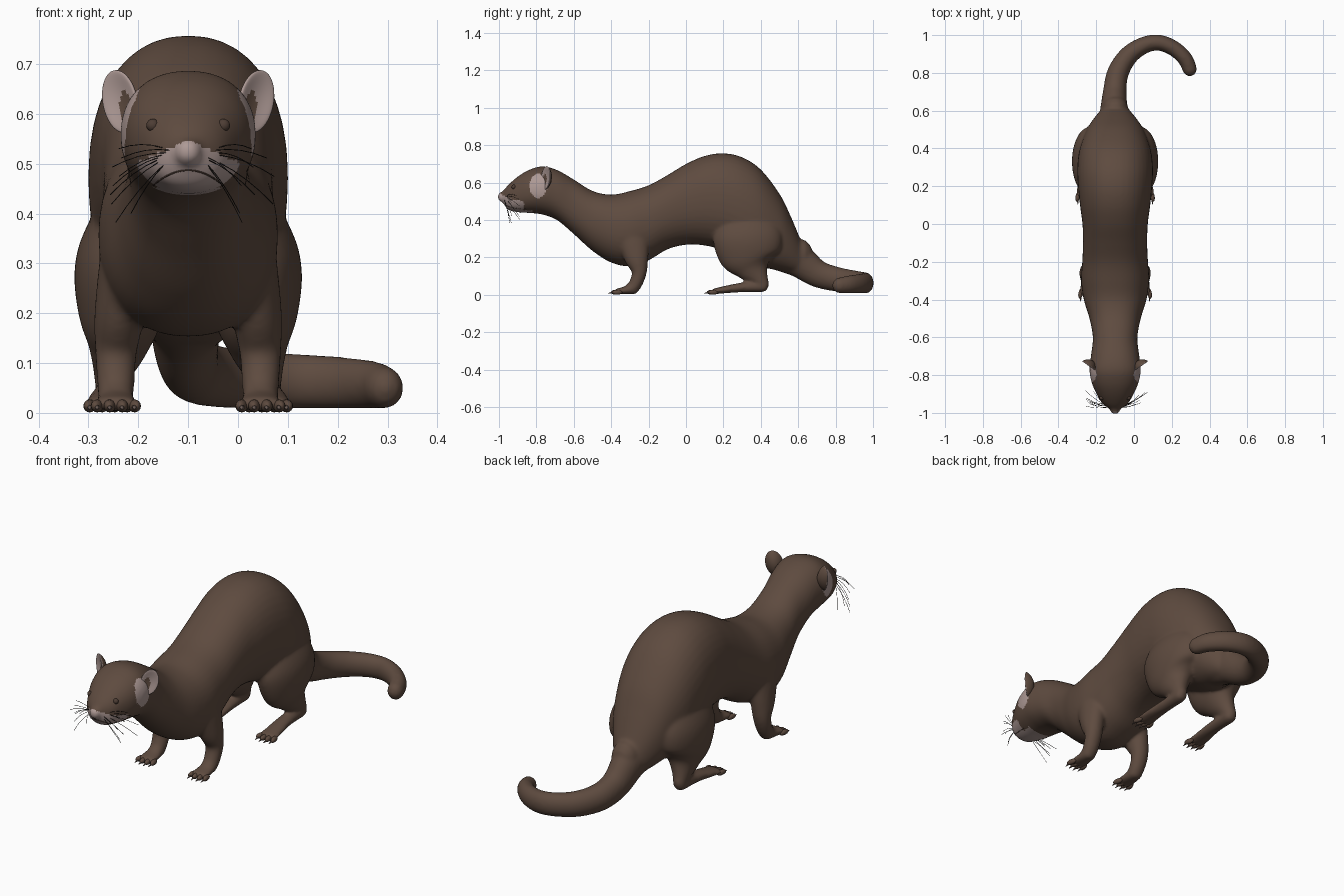
import bpy, bmesh, math, random
from mathutils import Vector, Matrix, Euler
from mathutils.bvhtree import BVHTree

if "Cube" in bpy.data.objects:
    bpy.data.objects.remove(bpy.data.objects["Cube"])

random.seed(4)
CX = -0.1            # centre line of the animal
X, Y, Z = Vector((1, 0, 0)), Vector((0, 1, 0)), Vector((0, 0, 1))


def material(name, r, g, b):
    m = bpy.data.materials.new(name)
    m.use_nodes = True
    m.diffuse_color = (r, g, b, 1)
    m.node_tree.nodes["Principled BSDF"].inputs["Base Color"].default_value = (r, g, b, 1)
    return m


brown = material("brown fur", 0.112, 0.070, 0.050)
pale = material("pale pink fur", 0.42, 0.32, 0.30)
nose_mat = material("dusky nose", 0.19, 0.125, 0.105)
eye_mat = material("dark brown eye", 0.075, 0.047, 0.035)
dark = material("black whisker", 0.015, 0.012, 0.01)
claw_mat = material("claw", 0.16, 0.115, 0.10)


def add_object(name, mesh, *mats):
    ob = bpy.data.objects.new(name, mesh)
    bpy.context.collection.objects.link(ob)
    for m in mats:
        mesh.materials.append(m)
    return ob


def finish(name, bm, *mats):
    mesh = bpy.data.meshes.new(name)
    bmesh.ops.recalc_face_normals(bm, faces=bm.faces)
    bm.to_mesh(mesh)
    bm.free()
    mesh.shade_smooth()
    return add_object(name, mesh, *mats)


def spline(a, b, c, d, t):
    return [0.5 * (2 * q + (r - p) * t + (2 * p - 5 * q + 4 * r - s) * t ** 2
                   + (3 * q - p - 3 * r + s) * t ** 3) for p, q, r, s in zip(a, b, c, d)]


def loft(bm, stations, up=Z, axis=None, power=2.0, sides=40, steps=6):
    """Round-ended tube through stations of (x, y, z, half width, half height)."""
    last = len(stations) - 1
    rows = []
    for i in range(last):
        pts = [stations[min(max(i + k, 0), last)] for k in (-1, 0, 1, 2)]
        rows += [spline(*pts, j / steps) for j in range(steps)]
    rows.append(list(stations[-1]))
    rings = []
    for i, row in enumerate(rows):
        ahead, behind = rows[min(i + 1, len(rows) - 1)], rows[max(i - 1, 0)]
        tangent = axis or (Vector(ahead[:3]) - Vector(behind[:3])).normalized()
        rings.append((Vector(row[:3]), tangent, row[3], row[4]))

    def cap(ring, sign):
        c, t, w, h = ring
        angles = [math.radians(a) for a in (25, 50, 70, 85)]
        return [(c + t * sign * min(w, h) * math.sin(a), t, w * math.cos(a), h * math.cos(a))
                for a in angles]

    rings = cap(rings[0], -1)[::-1] + rings + cap(rings[-1], 1)
    loops = []
    for c, t, w, h in rings:
        side = t.cross(up).normalized()
        top = side.cross(t)
        loop = []
        for k in range(sides):
            a = math.tau * k / sides
            u, v = math.cos(a), math.sin(a)
            u = math.copysign(abs(u) ** (2 / power), u)
            v = math.copysign(abs(v) ** (2 / power), v)
            loop.append(bm.verts.new(c + side * w * u + top * h * v))
        loops.append(loop)
    for p, q in zip(loops, loops[1:]):
        for k in range(sides):
            n = (k + 1) % sides
            bm.faces.new((p[k], p[n], q[n], q[k]))
    bm.faces.new(loops[0])
    bm.faces.new(loops[-1])


def ball(bm, place, scale, turn=(0, 0, 0), n=16):
    m = Matrix.LocRotScale(Vector(place), Euler(turn), Vector(scale))
    bmesh.ops.create_uvsphere(bm, u_segments=n, v_segments=n // 2, radius=1, matrix=m)


# Torso, neck and head: y, top, bottom, half width
profile = [(-.98, .553, .495, .028), (-.95, .588, .455, .068), (-.9, .632, .442, .098),
           (-.84, .668, .438, .124), (-.77, .687, .43, .136), (-.69, .668, .4, .127),
           (-.6, .617, .325, .118), (-.5, .556, .235, .136), (-.4, .536, .173, .166),
           (-.3, .555, .153, .18), (-.2, .586, .185, .174), (-.1, .64, .243, .17),
           (0, .7, .268, .173), (.1, .743, .264, .186), (.2, .757, .238, .196),
           (.3, .736, .19, .2), (.4, .67, .15, .187), (.5, .54, .13, .15),
           (.56, .42, .12, .112), (.61, .3, .11, .07)]
bm = bmesh.new()
loft(bm, [(CX, y, (t + b) / 2, w, (t - b) / 2) for y, t, b, w in profile], axis=Y, power=2.2)

# Curled tail
loft(bm, [(-.1, .5, .23, .1, .1), (-.105, .6, .185, .075, .09), (-.102, .7, .115, .062, .073),
          (-.085, .8, .085, .057, .066), (-.03, .89, .071, .051, .061),
          (.05, .945, .066, .045, .057), (.13, .96, .063, .042, .055),
          (.21, .93, .06, .041, .052), (.27, .875, .056, .04, .048), (.295, .82, .05, .038, .042)])

# Legs and feet
front_leg = [(.125, -.29, .33, .05, .09), (.138, -.265, .2, .05, .066),
             (.145, -.25, .12, .042, .04), (.145, -.275, .05, .037, .035), (.145, -.3, .032, .036, .03)]
front_paw = [(.145, -.28, .03, .034, .027), (.145, -.37, .018, .046, .015)]
hind_leg = [(.1, .32, .4, .08, .16), (.13, .33, .3, .096, .185), (.135, .34, .2, .086, .16),
            (.14, .36, .14, .062, .095), (.15, .39, .09, .042, .052), (.155, .41, .055, .032, .036)]
hind_foot = [(.155, .41, .045, .032, .03), (.155, .3, .04, .034, .026),
             (.16, .2, .027, .043, .019), (.16, .15, .018, .046, .015)]
for s in (1, -1):
    for part, up in ((front_leg, Y), (front_paw, Z), (hind_leg, Y), (hind_foot, Z)):
        loft(bm, [(CX + s * d, *rest) for d, *rest in part], up=up)

# Blend the overlapping masses into one smooth skin
rough = finish("body_blend", bm)
remesh = rough.modifiers.new("Blend", "REMESH")
remesh.mode = "VOXEL"
remesh.voxel_size = 0.008
smooth = rough.modifiers.new("Soften", "SMOOTH")
smooth.factor = 0.5
smooth.iterations = 10
graph = bpy.context.evaluated_depsgraph_get()
skin = bpy.data.meshes.new_from_object(rough.evaluated_get(graph))
bpy.data.objects.remove(rough)
skin.materials.clear()
body = add_object("body", skin, brown, pale)
skin.shade_smooth()

# Pale muzzle, chin and cheek patches
for f in skin.polygons:
    x, y, z = f.center
    d = abs(x - CX)
    muzzle = y < -.865 and z < .548 - .45 * d
    chin = y < -.82 and z < .452
    cheek = d > .08 and ((y + .79) / .047) ** 2 + ((z - .583) / .065) ** 2 < 1
    f.material_index = int(muzzle or chin or cheek)

tree = BVHTree.FromPolygons([v.co for v in skin.vertices], [p.vertices[:] for p in skin.polygons])


def on_face(x, z):
    """Point on the front of the head."""
    hit = tree.ray_cast(Vector((CX + x, -2, z)), Y)[0]
    return hit or Vector((CX + x, -.93, z))


def strands(name, lines, radius, mat):
    cu = bpy.data.curves.new(name, "CURVE")
    cu.dimensions = "3D"
    cu.bevel_depth = radius
    cu.bevel_resolution = 1
    for line in lines:
        sp = cu.splines.new("POLY")
        sp.points.add(len(line) - 1)
        for p, co in zip(sp.points, line):
            p.co = (*co, 1)
    return add_object(name, cu, mat)


for s, label in ((1, "left"), (-1, "right")):
    # Cupped ear, pale inside with a furry base
    bm = bmesh.new()
    ball(bm, (0, 0, 0), (1, 1, 1), n=40)
    for f in bm.faces:
        c = f.calc_center_median()
        furry = ((s * c.x + .3) / .45) ** 2 + ((c.z + .3) / .55) ** 2 < 1
        f.material_index = int(c.y < .1 and not furry)
    for v in bm.verts:
        v.co.y += 1.3 * (1 - v.co.x ** 2 - v.co.z ** 2)
    place = Matrix.LocRotScale(Vector((CX + s * .137, -.75, .625)),
                               Euler((0, s * .25, s * .6)), Vector((.041, .014, .064)))
    bm.transform(place)
    finish(label + "_ear", bm, brown, pale)

    # Eye
    bm = bmesh.new()
    ball(bm, on_face(s * .071, .577) + Y * .004, (.013, .012, .013))
    finish(label + "_eye", bm, eye_mat)

    # Toes and claws
    toes, claws = bmesh.new(), bmesh.new()
    for d, front in ((.145, -.378), (.16, .135)):
        for i in (-1.5, -.5, .5, 1.5):
            x, y = CX + s * d + i * .025, front + abs(i) * .007
            ball(toes, (x, y, .014), (.012, .028, .013), (0, 0, i * .12))
            m = Matrix.Translation((x, y - .03, .01)) @ Matrix.Rotation(math.radians(100), 4, "X")
            bmesh.ops.create_cone(claws, cap_ends=True, segments=8, radius1=.006, radius2=.001,
                                  depth=.026, matrix=m)
    finish(label + "_toes", toes, brown)
    finish(label + "_claws", claws, claw_mat)

    # Whiskers
    lines = []
    for i in range(9):
        root = on_face(s * random.uniform(.035, .065), .492 + .005 * i)
        reach = Vector((s * random.uniform(.06, .12), random.uniform(-.02, .06), -.08 + .0135 * i))
        lines.append([root + reach * t - Z * .03 * t * t + Y * .02 * t * t
                      for t in (0, .25, .5, .75, 1)])
    strands(label + "_whiskers", lines, .0009, dark)

# Nose with nostrils
bm = bmesh.new()
ball(bm, (CX, -.982, .534), (.022, .016, .015), n=24)
finish("nose", bm, nose_mat)
bm = bmesh.new()
for s in (1, -1):
    ball(bm, (CX + s * .011, -.994, .53), (.005, .004, .004))
finish("nostrils", bm, dark)

# Mouth line
strands("mouth", [[on_face(.07 * t / 8, .487 - .03 * (t / 8) ** 2) for t in range(-8, 9)]],
        .0018, eye_mat)
